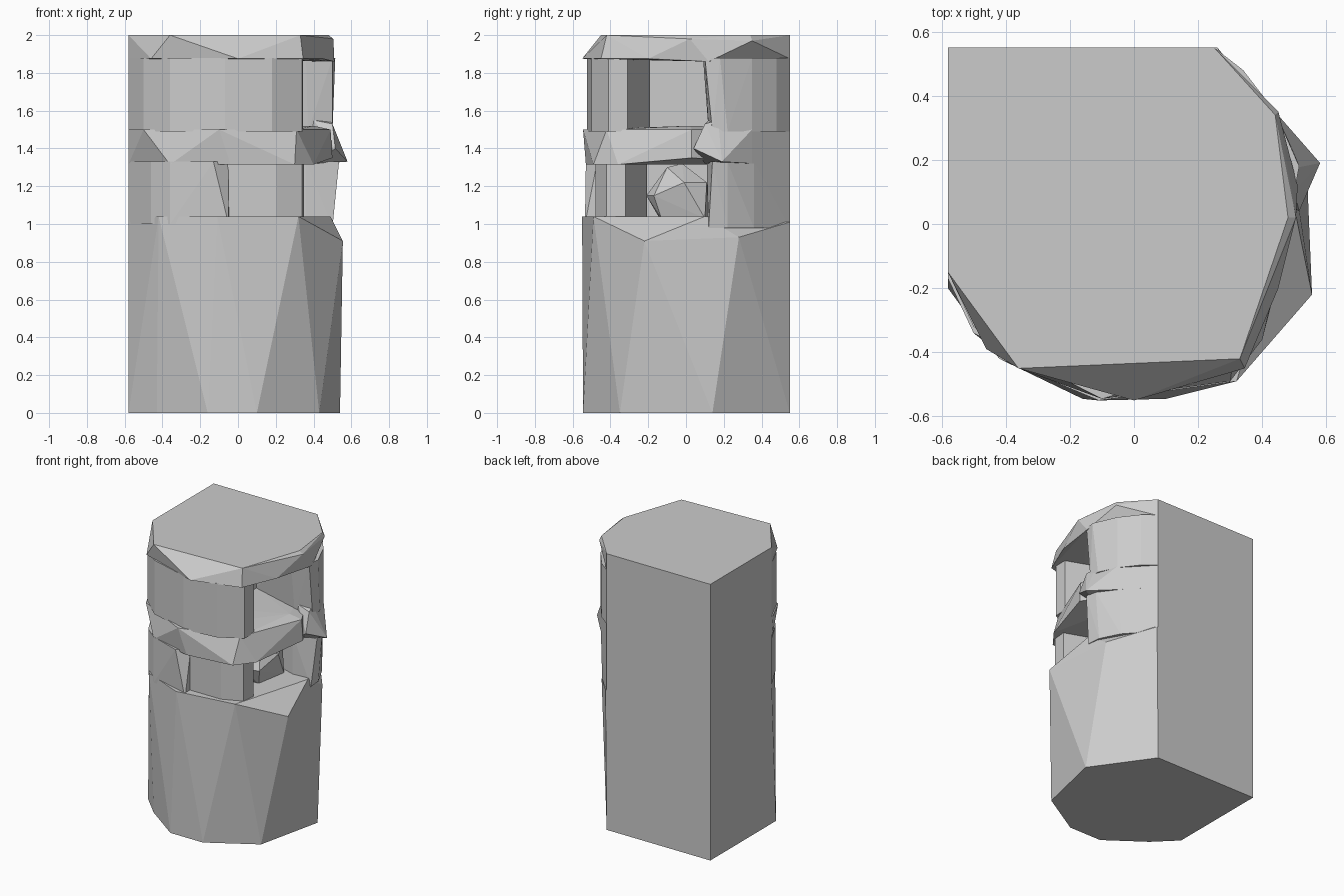
import bpy, bmesh, math


def hull(name, pts):
    """Faceted convex solid around a handful of corner points."""
    bm = bmesh.new()
    for p in pts:
        bm.verts.new(p)
    bmesh.ops.convex_hull(bm, input=bm.verts[:])
    loose = [v for v in bm.verts if not v.link_faces]
    bmesh.ops.delete(bm, geom=loose, context='VERTS')
    bmesh.ops.dissolve_limit(bm, angle_limit=math.radians(1),
                             verts=bm.verts[:], edges=bm.edges[:])
    bmesh.ops.recalc_face_normals(bm, faces=bm.faces[:])
    me = bpy.data.meshes.new(name)
    bm.to_mesh(me)
    bm.free()
    ob = bpy.data.objects.new(name, me)
    bpy.context.collection.objects.link(ob)
    return ob


def at(z, *xy):
    return [(x, y, z) for x, y in xy]


def prism(name, z0, z1, *xy):
    return hull(name, at(z0, *xy) + at(z1, *xy))


CORNER = (-.58, .55)     # square back left corner

# Tall base with twisted facets and a sloping right shoulder
hull("base",
     at(0, CORNER, (-.58, -.2), (-.43, -.35), (-.16, -.545), (.1, -.545),
        (.43, -.35), (.54, .14), (.25, .55))
     + at(1.04, CORNER, (-.58, -.15), (-.42, -.42), (-.11, -.55),
          (.32, -.49), (.49, .10))
     + [(.555, -.22, .91), (.48, .28, .93), (.26, .55, 1.01)])

# Lower storey: solid side, recessed front panel and rear pier around a niche
hull("lower_side_wall",
     at(1.0, CORNER, (-.58, -.15), (-.46, -.37), (-.36, -.45), (-.05, -.535),
        (-.02, .55))
     + at(1.33, CORNER, (-.58, -.15), (-.46, -.37), (-.36, -.45), (-.13, -.53),
          (-.05, -.47), (-.02, .55)))
prism("lower_front_panel", 1.03, 1.32, (-.2, -.44), (-.05, -.48), (.2, -.48),
      (.34, -.42), (.35, -.32), (.05, -.21), (-.2, -.2))
hull("lower_rear_pier",
     at(.98, (-.05, .25), (-.05, .55), (.25, .55), (.42, .36), (.49, .22),
        (.50, .12), (.36, .11))
     + at(1.33, (-.05, .25), (-.05, .55), (.25, .55), (.43, .36), (.52, .22),
          (.535, .14), (.36, .11)))

# Faceted lump standing in the lower niche
hull("niche_lump",
     at(1.03, (.14, -.14), (.26, -.13), (.30, .10), (.19, .11), (.09, .02))
     + at(1.15, (.2, -.21), (.29, -.17), (.09, -.06))
     + at(1.22, (.33, -.01), (.28, .11), (.12, .1))
     + [(.2, -.02, 1.32), (.25, -.10, 1.30)])

# Middle shelf band and its pointed right corner
hull("shelf_front",
     at(1.315, CORNER, (-.58, -.15), (-.36, -.45), (-.04, -.53), (.30, -.49),
        (.40, -.36), (.2, .55))
     + at(1.5, CORNER, (-.58, -.17), (-.5, -.34), (-.10, -.545), (.31, -.42),
          (.2, .55))
     + [(.50, .03, 1.35), (.49, .03, 1.50), (.40, .02, 1.52)])
hull("shelf_corner",
     at(1.32, (.1, .55), (.25, .55), (.44, .35), (.40, .10))
     + at(1.5, (.1, .55), (.25, .55), (.44, .35))
     + [(.58, .19, 1.33), (.515, .04, 1.40), (.50, .10, 1.53),
        (.40, .12, 1.55), (.48, .17, 1.55)])

# Upper storey around the taller niche
prism("upper_side_wall", 1.49, 1.88, CORNER, (-.58, -.15), (-.5, -.32),
      (-.36, -.44), (-.07, -.525), (-.02, -.2), (-.02, .55))
prism("upper_front_wall", 1.49, 1.88, (-.1, -.2), (-.07, -.525), (.18, -.5),
      (.34, -.41), (.345, -.31), (.05, -.19))
hull("upper_rear_pier",
     at(1.49, (-.05, .25), (-.05, .55), (.25, .55), (.34, .48), (.44, .35),
        (.50, .22), (.50, .14), (.37, .12))
     + at(1.88, (-.05, .25), (-.05, .55), (.25, .55), (.34, .48), (.44, .35),
          (.515, .18), (.50, .10), (.36, .09)))

# Chamfered cap
hull("cap",
     at(1.875, CORNER, (-.58, -.15), (-.46, -.39), (0, -.55), (.345, -.45),
        (.45, -.2), (.25, .55))
     + at(2, CORNER, (-.58, -.15), (-.36, -.45), (.33, -.42), (.48, .02),
          (.44, .34), (.25, .55))
     + [(.505, .02, 1.98), (.51, .12, 1.86), (.45, .35, 1.97)])
